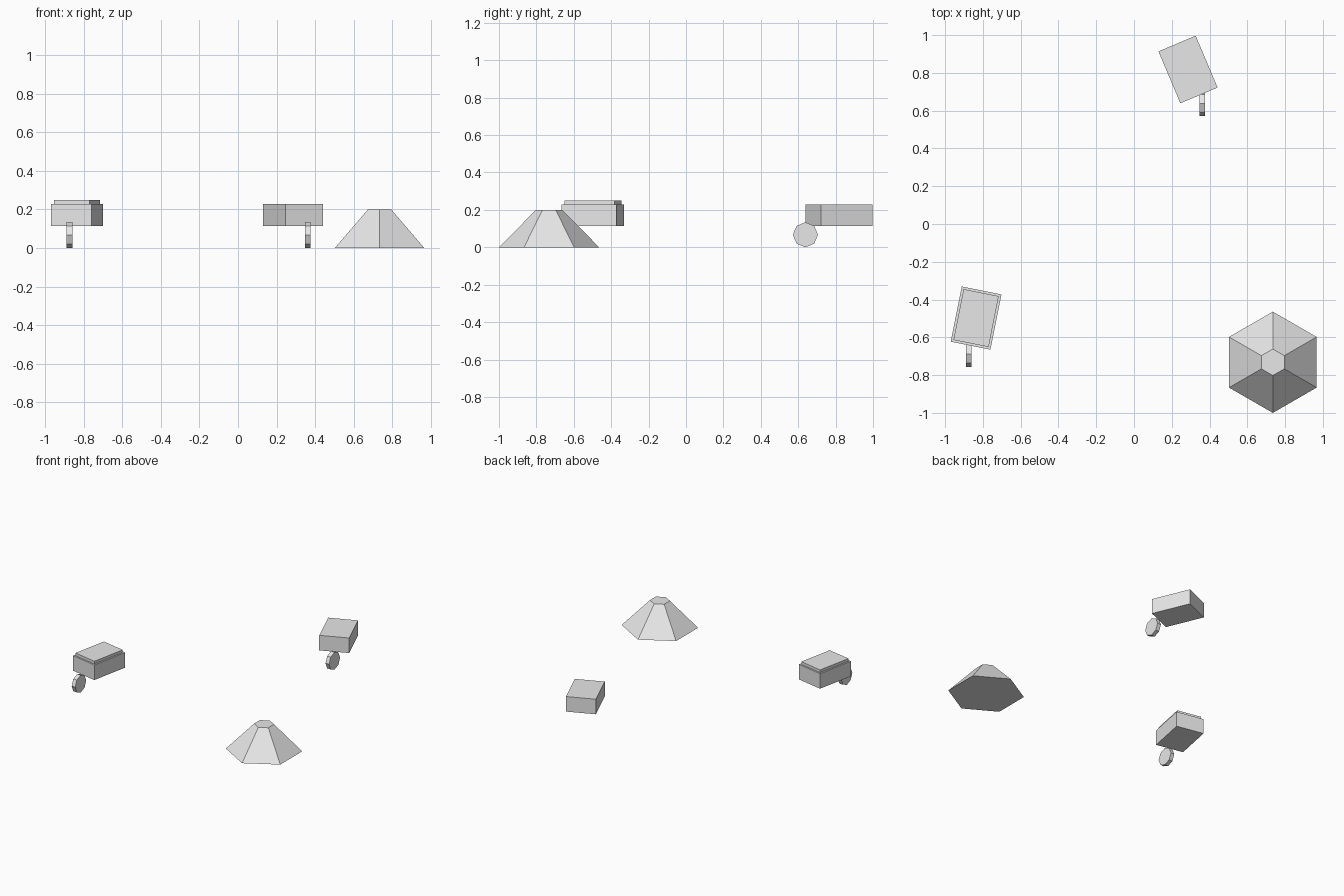
import bpy, bmesh, math
from mathutils import Matrix, Vector

if "Cube" in bpy.data.objects:
    bpy.data.objects.remove(bpy.data.objects["Cube"])

grey = bpy.data.materials.new("plain grey")
grey.diffuse_color = (0.8, 0.8, 0.8, 1)
grey.use_nodes = True
grey.node_tree.nodes["Principled BSDF"].inputs["Base Color"].default_value = grey.diffuse_color


def finish(bm, name, matrix):
    """Turn a bmesh into a placed grey object."""
    bmesh.ops.recalc_face_normals(bm, faces=bm.faces)
    mesh = bpy.data.meshes.new(name)
    bm.to_mesh(mesh)
    bm.free()
    mesh.materials.append(grey)
    obj = bpy.data.objects.new(name, mesh)
    obj.matrix_world = matrix
    bpy.context.collection.objects.link(obj)


def cone(name, sides, r1, r2, depth, matrix):
    bm = bmesh.new()
    bmesh.ops.create_cone(bm, cap_ends=True, segments=sides,
                          radius1=r1, radius2=r2, depth=depth)
    finish(bm, name, matrix)


def barrow(prefix, x, y, angle, loaded):
    turn = Matrix.Rotation(math.radians(angle), 4, 'Z')
    place = Matrix.Translation((x, y, 0)) @ turn

    # Box-shaped tray, with a raised load on the full one
    bm = bmesh.new()
    bmesh.ops.create_cube(bm, size=1, matrix=Matrix.Translation((0, 0, 0.171))
                          @ Matrix.Diagonal((0.214, 0.298, 0.116, 1)))
    if loaded:
        bm.normal_update()
        top = max(bm.faces, key=lambda f: f.normal.z)
        bmesh.ops.inset_region(bm, faces=[top], thickness=0.017)
        top = max(bm.faces, key=lambda f: f.calc_center_median().z
                  + (0.01 if len(f.verts) == 4 and abs(f.calc_center_median().x) < 0.01
                     and abs(f.calc_center_median().y) < 0.01 else 0))
        raised = bmesh.ops.extrude_face_region(bm, geom=[top])["geom"]
        bmesh.ops.delete(bm, geom=[top], context='FACES_ONLY')
        bmesh.ops.translate(bm, vec=(0, 0, 0.021),
                            verts=[g for g in raised if isinstance(g, bmesh.types.BMVert)])
    finish(bm, prefix + "_tray", place)

    # Eight-sided front wheel, always pointing straight ahead
    hub = place @ Vector((0, -0.195, 0.067))
    cone(prefix + "_wheel", 8, 0.067, 0.067, 0.03,
         Matrix.Translation(hub) @ Matrix.Rotation(math.pi / 2, 4, 'Y'))


barrow("loaded_barrow", -0.836, -0.498, -11.3, True)
barrow("empty_barrow", 0.286, 0.818, 22.9, False)

# Six-sided heap with a flat top
cone("heap", 6, 0.268, 0.07, 0.2, Matrix.Translation((0.735, -0.732, 0.1)))
